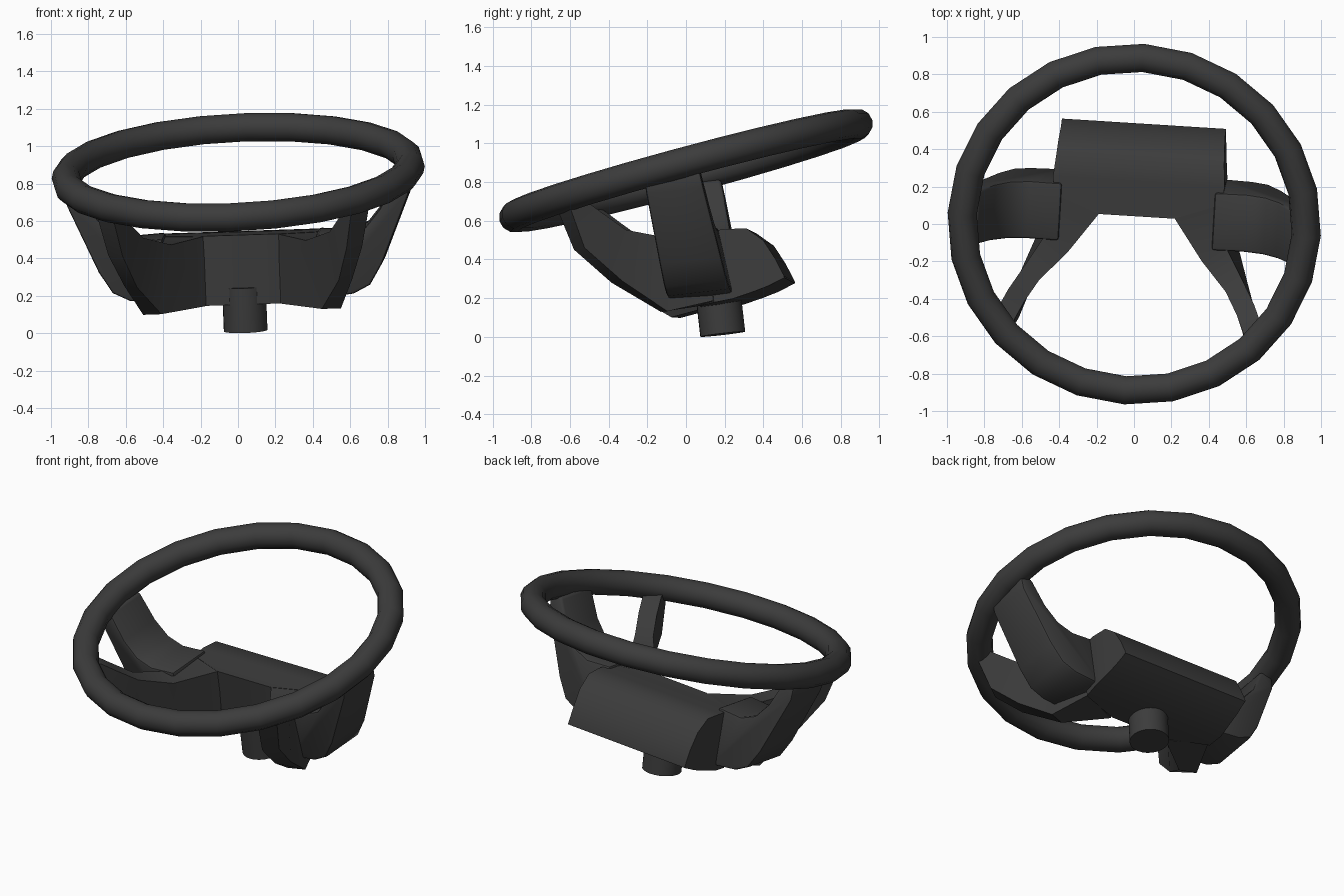
import bpy, bmesh, math
from mathutils import Matrix, Vector

if "Cube" in bpy.data.objects:
    bpy.data.objects.remove(bpy.data.objects["Cube"])

# Shared tilted frame of the hub: slightly rolled, pitched and yawed
n = Vector((-0.040, -0.115, 1)).normalized()
ax = Vector((1, -0.063, 0.033))
ax = (ax - n * ax.dot(n)).normalized()
ay = n.cross(ax)
FRAME = Matrix.Translation((0.041, 0.19, 0.014)) @ Matrix((ax, ay, n)).transposed().to_4x4()

dark = bpy.data.materials.new("dark_plastic")
dark.diffuse_color = (0.045, 0.045, 0.045, 1)
dark.use_nodes = True
dark.node_tree.nodes["Principled BSDF"].inputs["Base Color"].default_value = dark.diffuse_color


def finish(obj, name, matrix, angle=35):
    obj.name = name
    obj.matrix_world = matrix
    obj.data.materials.append(dark)
    bpy.ops.object.select_all(action='DESELECT')
    obj.select_set(True)
    bpy.context.view_layer.objects.active = obj
    bpy.ops.object.shade_smooth_by_angle(angle=math.radians(angle))


def loft(name, sections, side=1, bevel=0.0, angle=35):
    """Skin a row of closed sections; side=-1 mirrors the part in x."""
    bm = bmesh.new()
    rings = [[bm.verts.new((x * side, y, z)) for x, y, z in s] for s in sections]
    for a, b in zip(rings, rings[1:]):
        for i in range(len(a)):
            j = (i + 1) % len(a)
            bm.faces.new((a[i], a[j], b[j], b[i]))
    bm.faces.new(rings[0])
    bm.faces.new(rings[-1])
    bmesh.ops.recalc_face_normals(bm, faces=bm.faces)
    if bevel:
        sharp = [e for e in bm.edges if e.calc_face_angle(0) > 0.9]
        bmesh.ops.bevel(bm, geom=sharp, offset=bevel, segments=2, profile=0.5, affect='EDGES')
    me = bpy.data.meshes.new(name)
    bm.to_mesh(me)
    bm.free()
    obj = bpy.data.objects.new(name, me)
    bpy.context.collection.objects.link(obj)
    finish(obj, name, FRAME, angle)


# Rim: ring tilted further than the hub
bpy.ops.mesh.primitive_torus_add(major_segments=24, minor_segments=12,
                                 major_radius=0.922, minor_radius=0.078)
finish(bpy.context.object, "rim",
       FRAME @ Matrix.Translation((0, -0.093, 0.863)) @ Matrix.Rotation(math.radians(8.5), 4, 'X'), 60)

# Column stub under the hub
bpy.ops.mesh.primitive_cylinder_add(vertices=24, radius=0.117, depth=0.24)
finish(bpy.context.object, "column_stub", FRAME @ Matrix.Translation((0, 0, 0.12)))

# Hub pad: y, half width, top, bottom
pad = [(-0.09, 0.20, 0.525, 0.150), (0.00, 0.45, 0.520, 0.150), (0.10, 0.46, 0.520, 0.158),
       (0.21, 0.45, 0.512, 0.182), (0.29, 0.445, 0.440, 0.203), (0.34, 0.44, 0.340, 0.222),
       (0.376, 0.44, 0.245, 0.235)]
loft("hub_pad", [[(-w, y, t), (w, y, t), (w, y, b), (-w, y, b)] for y, w, t, b in pad], angle=40)

# Front spoke sections: inner top, outer top, outer bottom, inner bottom
front = [
    [(0.20, -0.085, 0.523), (0.44, 0.00, 0.518), (0.44, 0.00, 0.16), (0.20, -0.10, 0.15)],
    [(0.36, -0.31, 0.51), (0.47, -0.20, 0.51), (0.53, -0.24, 0.13), (0.43, -0.28, 0.135)],
    [(0.50, -0.46, 0.57), (0.59, -0.40, 0.57), (0.61, -0.45, 0.31), (0.54, -0.51, 0.31)],
    [(0.57, -0.57, 0.67), (0.66, -0.51, 0.67), (0.68, -0.62, 0.50), (0.60, -0.68, 0.50)],
    [(0.61, -0.65, 0.745), (0.70, -0.59, 0.745), (0.74, -0.68, 0.77), (0.65, -0.755, 0.77)],
]

# Side spoke profile in x and z, skewed slightly forward as it rises
profile = [(0.41, 0.535), (0.58, 0.525), (0.68, 0.565), (0.76, 0.66), (0.84, 0.83), (0.92, 0.83),
           (0.915, 0.73), (0.76, 0.365), (0.69, 0.25), (0.60, 0.205), (0.42, 0.185)]
side_sections = [[(x, y0 + k * (z - 0.2), z) for x, z in profile]
                 for y0, k in ((-0.23, -0.05), (0.10, -0.11))]

for side, tag in ((-1, "left"), (1, "right")):
    loft("front_spoke_" + tag, front, side)
    loft("side_spoke_" + tag, side_sections, side, bevel=0.015, angle=40)
